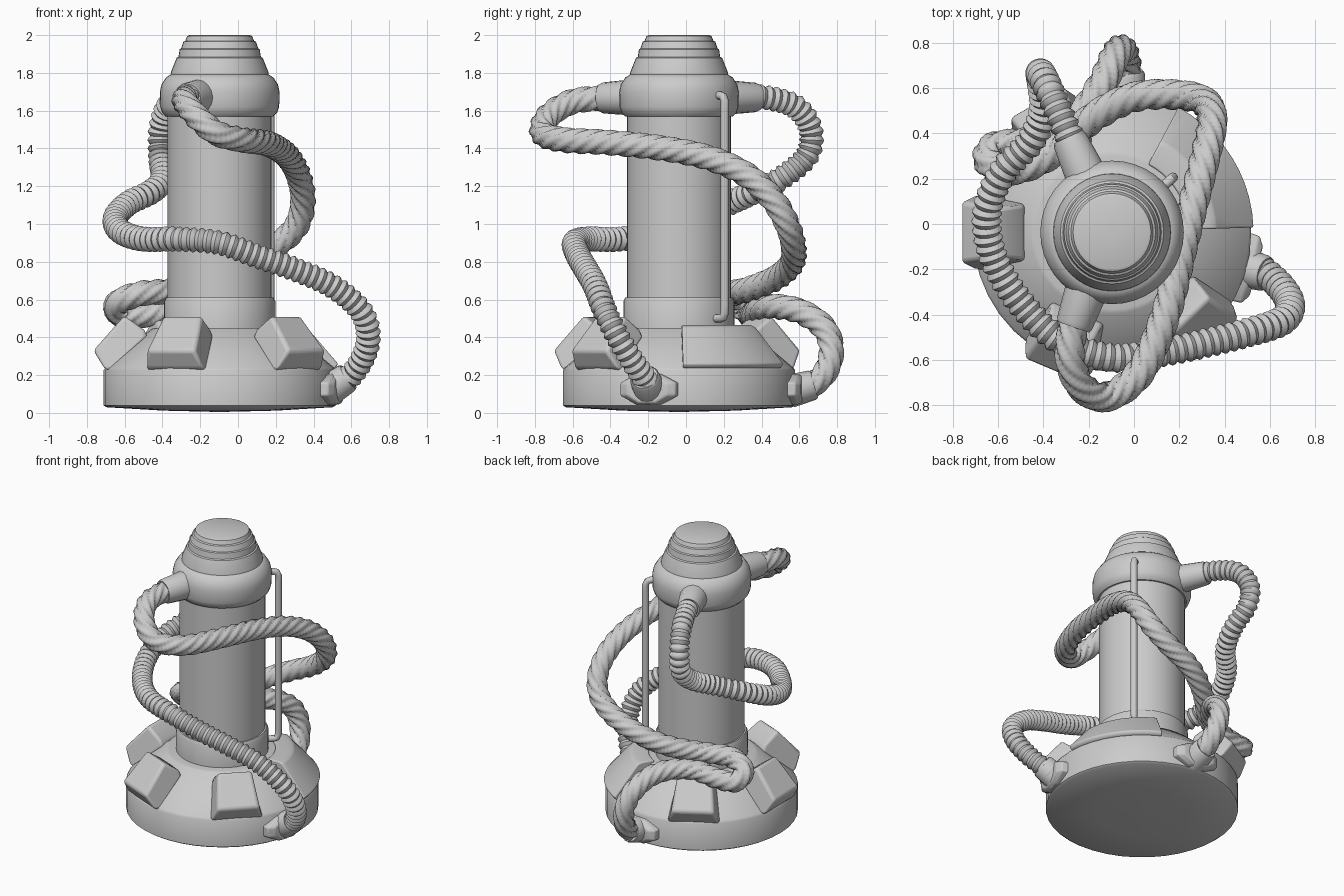
import bpy, bmesh, math
from mathutils import Vector, Matrix

if "Cube" in bpy.data.objects:
    bpy.data.objects.remove(bpy.data.objects["Cube"])

CX, CY = -0.097, -0.037   # axis of the column


def finish(name, bm, angle=35, bevel=0):
    bmesh.ops.recalc_face_normals(bm, faces=bm.faces)
    me = bpy.data.meshes.new(name)
    bm.to_mesh(me)
    bm.free()
    ob = bpy.data.objects.new(name, me)
    bpy.context.collection.objects.link(ob)
    if bevel:
        m = ob.modifiers.new("bevel", 'BEVEL')
        m.width, m.segments = bevel, 3
    bpy.ops.object.select_all(action='DESELECT')
    ob.select_set(True)
    bpy.context.view_layer.objects.active = ob
    bpy.ops.object.shade_smooth_by_angle(angle=math.radians(angle))
    return ob


def skin(bm, rings, closed=True, caps=True):
    loops = [[bm.verts.new(p) for p in ring] for ring in rings]
    n = len(loops[0])
    for a, b in zip(loops, loops[1:]):
        for i in range(n if closed else n - 1):
            j = (i + 1) % n
            bm.faces.new((a[i], a[j], b[j], b[i]))
    if caps:
        bm.faces.new(loops[0])
        bm.faces.new(loops[-1])


def polar(r, deg, z, t=0):
    a = math.radians(deg)
    return Vector((CX + r * math.cos(a) - t * math.sin(a),
                   CY + r * math.sin(a) + t * math.cos(a), z))


def lathe(name, profile, segs=40):
    bm = bmesh.new()
    skin(bm, [[polar(r, 360 * i / segs, z) for i in range(segs)] for r, z in profile])
    return finish(name, bm)


def resample(pts, step):
    # smooth spline through the points, evenly spaced
    p = [Vector(q) for q in pts]
    p = [2 * p[0] - p[1]] + p + [2 * p[-1] - p[-2]]
    dense = []
    for k in range(1, len(p) - 2):
        a, b, c, d = p[k - 1:k + 3]
        for i in range(30):
            t = i / 30
            dense.append(0.5 * (2 * b + (c - a) * t + (2 * a - 5 * b + 4 * c - d) * t * t
                                + (3 * b - a - 3 * c + d) * t ** 3))
    dense.append(p[-2])
    out, need = [dense[0]], step
    for a, b in zip(dense, dense[1:]):
        seg, pos = (b - a).length, 0
        while seg - pos >= need:
            pos += need
            out.append(a.lerp(b, pos / seg))
            need = step
        need -= seg - pos
    return out


def sweep(name, path, sides, radius, angle=35):
    # radius(i, theta) gives the cross-section at ring i
    rings, nrm, old = [], None, None
    for i, c in enumerate(path):
        tan = (path[min(i + 1, len(path) - 1)] - path[max(i - 1, 0)]).normalized()
        nrm = tan.orthogonal().normalized() if nrm is None else old.rotation_difference(tan) @ nrm
        old = tan
        bi = tan.cross(nrm)
        rings.append([c + (nrm * math.cos(t) + bi * math.sin(t)) * radius(i, t)
                      for t in (2 * math.pi * k / sides for k in range(sides))])
    bm = bmesh.new()
    skin(bm, rings)
    return finish(name, bm, angle)


def sleeve(name, p0, p1, r0, r1, sides=16):
    a, b = Vector(p0), Vector(p1)
    path = [a, a.lerp(b, 0.9), b, b.lerp(a, 0.05)]
    rad = [r0, r1, r1 * 0.9, r1 * 0.6]
    bm = bmesh.new()
    rot = (b - a).to_track_quat('Z', 'Y')
    skin(bm, [[c + rot @ Vector((r * math.cos(2 * math.pi * k / sides),
                                 r * math.sin(2 * math.pi * k / sides), 0))
               for k in range(sides)] for c, r in zip(path, rad)])
    return finish(name, bm)


# base drum with cone top
lathe("base", [(0.01, 0.005), (0.3, 0.012), (0.6, 0.03), (0.615, 0.04), (0.615, 0.225),
               (0.605, 0.24), (0.36, 0.445), (0.34, 0.45), (0.2, 0.45)])
# column and its collars
lathe("lower_collar", [(0.2, 0.43), (0.295, 0.43), (0.295, 0.59), (0.285, 0.61), (0.2, 0.61)])
lathe("column", [(0.275, 0.5), (0.275, 1.65)])
lathe("upper_collar", [(0.2, 1.57), (0.285, 1.57), (0.305, 1.59), (0.315, 1.62), (0.317, 1.7),
                       (0.308, 1.74), (0.285, 1.775), (0.262, 1.79), (0.2, 1.8)])
lathe("stepped_cap", [(0.262, 1.77), (0.258, 1.805), (0.228, 1.88), (0.218, 1.885), (0.212, 1.925),
                      (0.204, 1.93), (0.192, 1.965), (0.182, 1.97), (0.172, 1.995),
                      (0.16, 2.0), (0.01, 2.0)])

# chunky pads around the cone: (radius, z, half width)
pad = [(0.575, 0.22, 0.165), (0.61, 0.235, 0.17), (0.668, 0.33, 0.135),
       (0.505, 0.515, 0.11), (0.40, 0.44, 0.125), (0.38, 0.40, 0.125)]
for n, ang in enumerate((120, 180, 247, 314)):
    bm = bmesh.new()
    skin(bm, [[polar(r, ang, z, s * w) for r, z, w in pad] for s in (-1, 1)])
    finish(f"base_pad_{n + 1}", bm, bevel=0.025)

# wide curved panel on the cone
panel = [(0.55, 0.22), (0.615, 0.24), (0.628, 0.26), (0.46, 0.455), (0.43, 0.465), (0.34, 0.462), (0.34, 0.40)]
bm = bmesh.new()
skin(bm, [[polar(r, 2 + 6 * k, z) for r, z in panel] for k in range(11)])
finish("base_panel", bm, bevel=0.008)

# thin vertical pipe
rod = [polar(r, 42, z) for r, z in [(0.25, 1.68), (0.33, 1.68), (0.35, 1.675), (0.362, 1.65), (0.362, 1.6)]]
rod += [polar(r, 42, z) for r, z in [(0.362, 0.57), (0.362, 0.53), (0.35, 0.505), (0.33, 0.50), (0.25, 0.50)]]
sweep("thin_pipe", rod, 12, lambda i, t: 0.022)

# ribbed hose
ribbed = [(-0.23, 0.26, 1.67), (-0.30, 0.42, 1.67), (-0.37, 0.58, 1.62), (-0.41, 0.66, 1.5),
          (-0.41, 0.64, 1.36), (-0.40, 0.50, 1.24), (-0.46, 0.36, 1.17), (-0.58, 0.23, 1.11),
          (-0.65, 0.05, 1.03), (-0.62, -0.15, 0.96), (-0.5, -0.35, 0.92), (-0.32, -0.52, 0.92),
          (-0.1, -0.59, 0.90), (0.1, -0.57, 0.83), (0.3, -0.53, 0.76), (0.5, -0.48, 0.67),
          (0.65, -0.43, 0.54), (0.69, -0.36, 0.4), (0.65, -0.28, 0.27), (0.56, -0.2, 0.16),
          (0.47, -0.17, 0.12)]
rib = (0.052, 0.061, 0.067, 0.061)
sweep("ribbed_hose", resample(ribbed, 0.0105), 18, lambda i, t: rib[i % 4], 50)

# twisted rope hose
rope = [(-0.22, -0.32, 1.67), (-0.27, -0.46, 1.665), (-0.28, -0.61, 1.645), (-0.22, -0.73, 1.57),
        (-0.11, -0.76, 1.48), (0.03, -0.65, 1.445), (0.14, -0.4, 1.43), (0.21, -0.12, 1.40),
        (0.27, 0.12, 1.35), (0.32, 0.32, 1.26), (0.345, 0.46, 1.13), (0.31, 0.54, 0.99),
        (0.19, 0.57, 0.88), (0.0, 0.56, 0.79), (-0.18, 0.47, 0.71), (-0.35, 0.32, 0.65),
        (-0.52, 0.24, 0.63), (-0.64, 0.27, 0.58), (-0.62, 0.34, 0.52), (-0.48, 0.36, 0.52),
        (-0.34, 0.40, 0.555), (-0.22, 0.5, 0.56), (-0.14, 0.62, 0.53), (-0.09, 0.73, 0.45),
        (-0.06, 0.77, 0.34), (-0.04, 0.74, 0.22), (-0.03, 0.65, 0.14), (-0.03, 0.52, 0.12)]
step = 0.018
sweep("twisted_hose", resample(rope, step), 42,
      lambda i, t: 0.051 + 0.018 * abs(math.sin(3 * (t + 2 * math.pi * i * step / 0.5))), 50)

# sleeves where the hoses meet the collar
sleeve("front_hose_sleeve", (-0.21, -0.29, 1.67), (-0.268, -0.455, 1.667), 0.095, 0.082)
sleeve("back_hose_sleeve", (-0.21, 0.21, 1.67), (-0.29, 0.385, 1.67), 0.092, 0.078)

# flanges and sleeves where the hoses enter the base
for name, ang, end in (("right", -15, (0.585, -0.22, 0.19)), ("back", 84, (-0.032, 0.68, 0.15))):
    bm = bmesh.new()
    skin(bm, [[polar(r, ang, 0.125 + h * math.sin(a), w * math.cos(a))
               for a in (math.pi * (k + 0.5) / 4 for k in range(8))]
              for r, w, h in ((0.56, 0.17, 0.09), (0.635, 0.165, 0.088), (0.66, 0.12, 0.075))])
    finish(name + "_base_flange", bm, bevel=0.008)
    sleeve(name + "_base_sleeve", polar(0.59, ang, 0.115), end, 0.088, 0.08)
